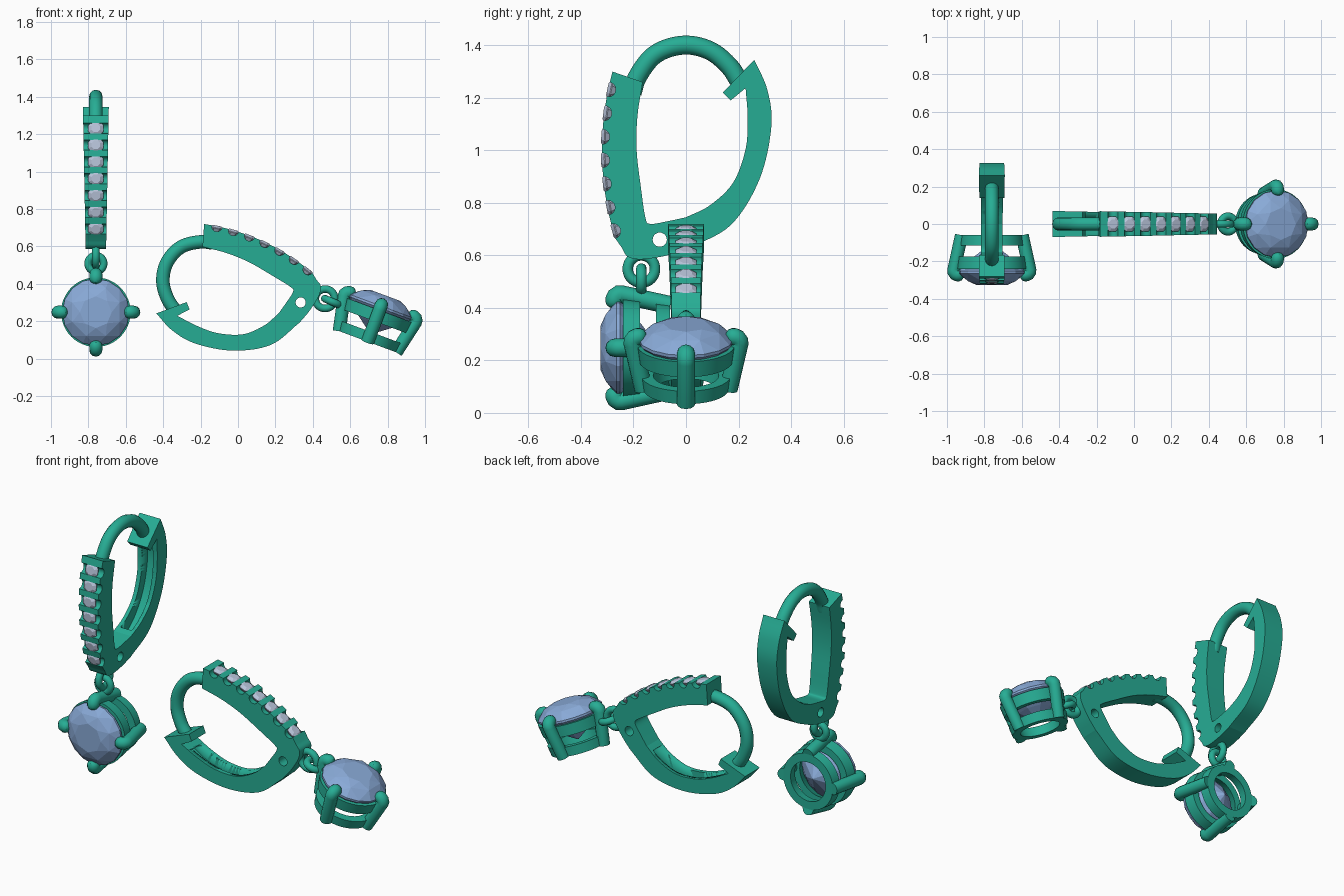
import bpy, bmesh
from math import sin, cos, pi, radians
from mathutils import Matrix, Vector

if "Cube" in bpy.data.objects:
    bpy.data.objects.remove(bpy.data.objects["Cube"])


def material(name, rgb):
    m = bpy.data.materials.new(name)
    m.diffuse_color = (*rgb, 1)
    m.use_nodes = True
    m.node_tree.nodes["Principled BSDF"].inputs["Base Color"].default_value = m.diffuse_color
    return m


METAL = material("teal_metal", (0.02, 0.42, 0.30))
BLUE = material("blue_gem", (0.25, 0.40, 0.68))
PALE = material("pale_gem", (0.48, 0.55, 0.70))


def finish(name, mesh, mat, frame, smooth=True):
    mesh.transform(frame)
    mesh.materials.clear()
    mesh.materials.append(mat)
    o = bpy.data.objects.new(name, mesh)
    bpy.context.collection.objects.link(o)
    if smooth:
        bpy.ops.object.select_all(action='DESELECT')
        o.select_set(True)
        bpy.context.view_layer.objects.active = o
        bpy.ops.object.shade_smooth_by_angle(angle=radians(35))
    return o


def from_bm(name, bm, mat, frame, smooth=True):
    bmesh.ops.recalc_face_normals(bm, faces=bm.faces)
    me = bpy.data.meshes.new(name)
    bm.to_mesh(me)
    bm.free()
    return finish(name, me, mat, frame, smooth)


def curve_mesh(cu):
    tmp = bpy.data.objects.new("tmp", cu)
    bpy.context.collection.objects.link(tmp)
    bpy.context.view_layer.update()
    me = bpy.data.meshes.new_from_object(tmp.evaluated_get(bpy.context.evaluated_depsgraph_get()))
    bpy.data.objects.remove(tmp)
    return me


def spline(cu, pts, cyclic, radii=None):
    s = cu.splines.new('POLY')
    s.points.add(len(pts) - 1)
    for i, p in enumerate(pts):
        s.points[i].co = (p[0], p[1], p[2] if len(p) > 2 else 0, 1)
        s.points[i].radius = radii[i] if radii else 1
    s.use_cyclic_u = cyclic


def half_width(q):
    return 0.055 + (q - 0.6) * 0.019


def plate(name, loops, frame, width=None):
    """Filled outline (with holes), extruded sideways and tapered."""
    cu = bpy.data.curves.new(name, 'CURVE')
    cu.dimensions, cu.fill_mode, cu.extrude = '2D', 'BOTH', 1
    for l in loops:
        spline(cu, l, True)
    bm = bmesh.new()
    bm.from_mesh(curve_mesh(cu))
    bmesh.ops.remove_doubles(bm, verts=bm.verts, dist=1e-5)
    for v in bm.verts:
        v.co.z *= width or half_width(v.co.y)
    return from_bm(name, bm, METAL, frame)


def tube(name, pts, r, frame, radii=None):
    cu = bpy.data.curves.new(name, 'CURVE')
    cu.dimensions, cu.bevel_depth, cu.bevel_resolution = '3D', r, 4
    cu.use_fill_caps = True
    spline(cu, pts, False, radii)
    bm = bmesh.new()
    bm.from_mesh(curve_mesh(cu))
    bmesh.ops.remove_doubles(bm, verts=bm.verts, dist=1e-5)
    return from_bm(name, bm, METAL, frame)


def lathe(name, profile, frame, n=48):
    """Closed (radius, height) profile revolved around z."""
    bm = bmesh.new()
    rows = [[bm.verts.new((r * cos(2*pi*i/n), r * sin(2*pi*i/n), h)) for r, h in profile] for i in range(n)]
    k = len(profile)
    for i in range(n):
        a, b = rows[i], rows[(i + 1) % n]
        for j in range(k):
            bm.faces.new((a[j], b[j], b[(j + 1) % k], a[(j + 1) % k]))
    return from_bm(name, bm, METAL, frame)


def gem(name, rings, mat, frame):
    """Faceted stone: hull of rings (radius, height, sides, phase)."""
    bm = bmesh.new()
    for r, h, n, ph in rings:
        for i in range(n):
            a = 2 * pi * (i + ph) / n
            bm.verts.new((r * cos(a), r * sin(a), h))
    res = bmesh.ops.convex_hull(bm, input=bm.verts)
    junk = [e for e in res["geom_interior"] if isinstance(e, bmesh.types.BMVert)]
    bmesh.ops.delete(bm, geom=junk, context='VERTS')
    return from_bm(name, bm, mat, frame, False)


def smooth(pts, n=8):
    p = [Vector(q) for q in pts]
    p = [2*p[0] - p[1]] + p + [2*p[-1] - p[-2]]
    out = []
    for a, b, c, d in zip(p, p[1:], p[2:], p[3:]):
        for i in range(n):
            t = i / n
            out.append(0.5*(2*b + (c - a)*t + (2*a - 5*b + 4*c - d)*t*t + (3*b - a - 3*c + d)*t**3))
    return out + [p[-2]]


def circle(cx, cy, r, n=24):
    return [(cx + r * cos(2*pi*i/n), cy + r * sin(2*pi*i/n)) for i in range(n)]


HOLE = (-0.10, 0.66)


def earring(tag, F, swing):
    # front bar, scalloped where the small stones sit
    edge, seats = [(-0.28, 1.30)], []
    for i in range(7):
        z = 1.232 - 0.09 * i
        f = 0.9 * (z - 1)
        c = Vector((-0.32 + 0.45 * (z - 1) ** 2, z))
        n, t = Vector((-1, f)).normalized(), Vector((-f, -1)).normalized()
        seats.append((c, n, t))
        edge += [c - t * 0.028 * cos(a) - n * 0.028 * sin(a) for a in [pi * k / 10 for k in range(11)]]
    bottom = smooth([(-0.245, 0.63), (-0.222, 0.595), (-0.17, 0.585), (-0.08, 0.598), (0, 0.622)], 5)
    inner = smooth([(0, 0.745), (-0.07, 0.73), (-0.137, 0.72), (-0.155, 0.745), (-0.172, 0.86),
                    (-0.188, 1.0), (-0.185, 1.13), (-0.165, 1.26)], 5)
    plate(tag + "_front_bar", [edge + bottom + inner, circle(*HOLE, 0.027)], F)

    # row of small stones
    for i, (c, n, t) in enumerate(seats):
        m = Matrix.Identity(4)
        for k, v in enumerate((Vector((t.x, t.y, 0)), Vector((n.x, n.y, 0)).cross(Vector((t.x, t.y, 0))),
                               Vector((n.x, n.y, 0)))):
            m.col[k] = (*v, 0)
        m.col[3] = (c.x, c.y, 0, 1)
        gem(f"{tag}_small_stone_{i + 1}", [(0.025, 0.004, 8, 0.5), (0.044, -0.008, 8, 0.5),
            (0.044, -0.012, 8, 0.5), (0.03, -0.03, 8, 0.5), (0.005, -0.045, 8, 0.5)], PALE, F @ m)

    # back lever with catch tab, grooved along its inside
    lo = smooth([(0, 0.622), (0.17, 0.715), (0.28, 0.89), (0.325, 1.09), (0.31, 1.23), (0.26, 1.345)])
    li = smooth([(0, 0.745), (0.09, 0.79), (0.178, 0.875), (0.226, 1.0), (0.235, 1.12), (0.227, 1.237)])
    tab = [(0.17, 1.19), (0.14, 1.22)]
    lever = plate(tag + "_back_lever", [lo + tab[::-1] + li[::-1]], F)
    rng = range(3, len(li) - 4)
    cut = plate(tag + "_groove_cutter", [[li[i].lerp(lo[i], 0.6) for i in rng]
                + [li[i].lerp(lo[i], -0.25) for i in reversed(rng)]], F, 0.036)
    mod = lever.modifiers.new("groove", 'BOOLEAN')
    mod.object, mod.operation, mod.solver = cut, 'DIFFERENCE', 'EXACT'
    cut.hide_render = True
    cut.hide_set(True)

    # ear wire
    wire = smooth([(-0.205, 1.22, 0), (-0.185, 1.28, 0), (-0.13, 1.355, 0), (-0.06, 1.392, 0), (0.02, 1.40, 0),
                   (0.10, 1.375, 0), (0.165, 1.32, 0), (0.205, 1.26, 0)])
    tube(tag + "_ear_wire", wire, 0.036, F)

    # two linked rings
    lathe(tag + "_upper_link", circle(0.052, 0, 0.02, 12), F @ Matrix.Translation((-0.17, 0.548, 0)), 32)
    lathe(tag + "_lower_link", circle(0.042, 0, 0.02, 12),
          F @ Matrix.Translation((-0.17, 0.508, 0)) @ Matrix.Rotation(pi/2, 4, 'Y'), 32)

    # pendant frame: axis points to the front
    P = Matrix(((0, 0, -1, -0.06), (0, 1, 0, 0.248), (1, 0, 0, 0), (0, 0, 0, 1)))
    P = F @ P @ Matrix.Translation((0, -0.2, 0)) @ Matrix.Rotation(swing, 4, 'X') @ Matrix.Translation((0, 0.2, 0))
    lathe(tag + "_base_ring", [(0.115, 0), (0.163, 0), (0.170, 0.055), (0.125, 0.055)], P)
    lathe(tag + "_seat_ring", [(0.135, 0.115), (0.178, 0.115), (0.186, 0.18), (0.165, 0.18)], P)
    path = [(0.162, 0), (0.203, 0.185), (0.203, 0.197), (0.196, 0.207), (0.185, 0.212), (0.172, 0.214),
            (0.160, 0.215), (0.152, 0.215)]
    for k in range(4):
        tube(f"{tag}_prong_{k + 1}", [(r, 0, h) for r, h in path], 0.035,
             P @ Matrix.Rotation(k * pi / 2, 4, 'Z'), [1, 1, 1, 1, 1, 0.95, 0.75, 0.35])
    gem(tag + "_main_stone", [(0.085, 0.265, 8, 0), (0.137, 0.246, 8, 0.5), (0.18, 0.204, 16, 0),
        (0.18, 0.192, 16, 0), (0.10, 0.112, 8, 0.5), (0.004, 0.045, 8, 0)], BLUE, P)


# standing earring, then the one lying on its side
earring("standing", Matrix(((0, 0, 1, -0.76), (1, 0, 0, 0), (0, 1, 0, 0), (0, 0, 0, 1))), 0)
lying = Matrix(((-0.397, -0.918, 0, 0.335), (0, 0, 1, 0), (-0.918, 0.397, 0, 0.30), (0, 0, 0, 1)))
earring("lying", lying @ Matrix.Translation((-HOLE[0], -HOLE[1], 0)), radians(-3))
